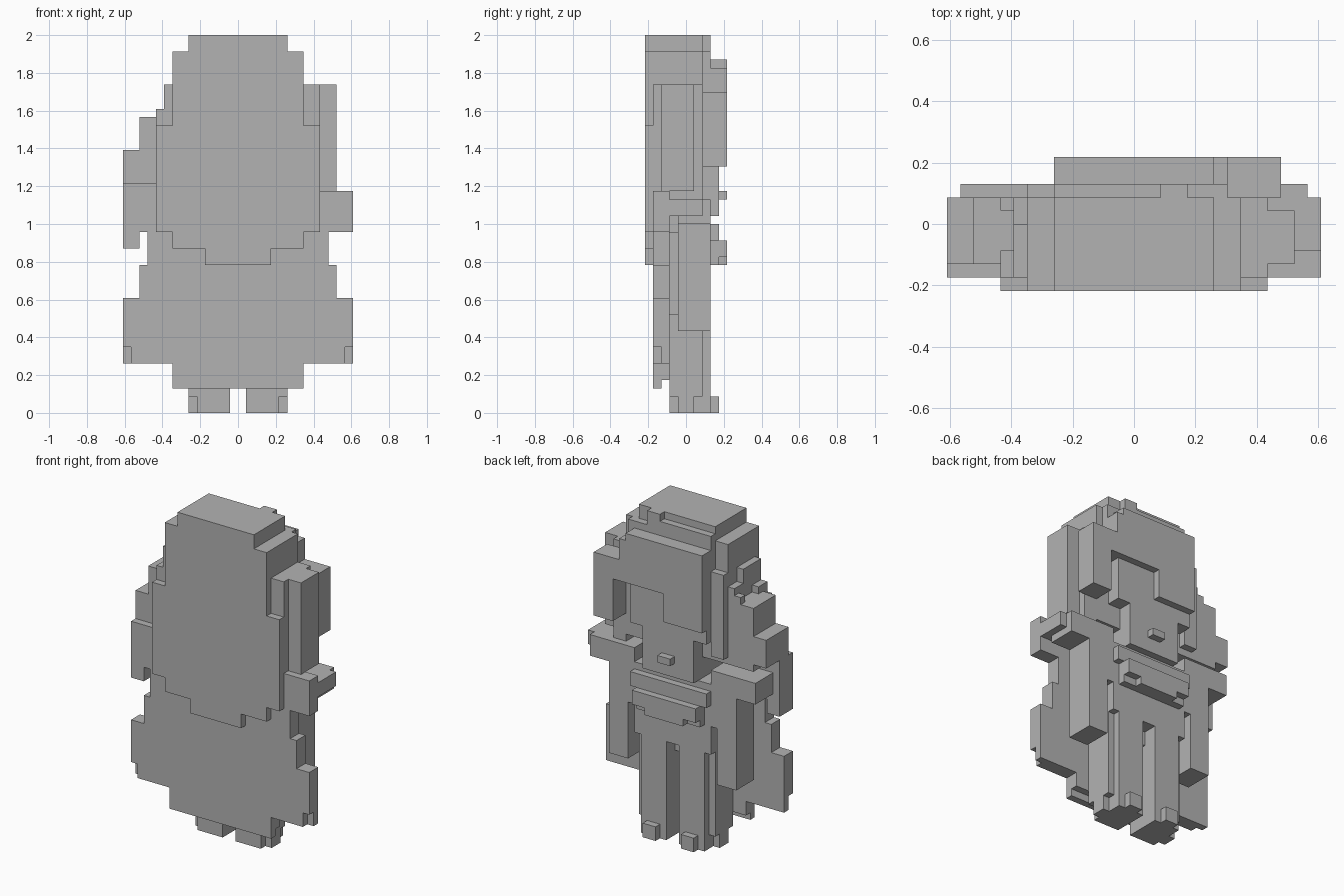
import bpy
import bmesh
from mathutils import Matrix, Vector

default_cube = bpy.data.objects.get("Cube")
if default_cube:
    bpy.data.objects.remove(default_cube, do_unlink=True)

UNIT = 2 / 46  # edge of one block

grey = bpy.data.materials.new("plain_grey")
grey.use_nodes = True
grey.diffuse_color = (0.45, 0.45, 0.45, 1)
shader = next(n for n in grey.node_tree.nodes if n.type == "BSDF_PRINCIPLED")
shader.inputs["Base Color"].default_value = grey.diffuse_color


def box(x, y, z):
    """A block given as its range of grid cells along each axis."""
    return (x, y, z)


def mirrored(block):
    """The block and its twin on the other side."""
    (left, right), y, z = block
    return [block, ((-right, -left), y, z)]


def centred(half_width, y, z):
    return box((-half_width, half_width), y, z)


def make_part(name, blocks):
    """Join blocks into one flat-shaded object."""
    bm = bmesh.new()
    for block in blocks:
        low = Vector([span[0] for span in block])
        high = Vector([span[1] for span in block])
        placement = Matrix.Translation((low + high) / 2 * UNIT)
        size = Matrix.Diagonal((high - low) * UNIT).to_4x4()
        bmesh.ops.create_cube(bm, size=1, matrix=placement @ size)
    mesh = bpy.data.meshes.new(name)
    bm.to_mesh(mesh)
    bm.free()
    mesh.materials.append(grey)
    part = bpy.data.objects.new(name, mesh)
    bpy.context.collection.objects.link(part)
    return part


# Long sheet of hair, widest at the shoulders and tapering to the tip
make_part("long_hair", [
    centred(8, y=(-5, -4), z=(35, 44)),
    centred(10, y=(-5, -3), z=(22, 35)),
    centred(8, y=(-5, -3), z=(20, 22)),
    centred(4, y=(-5, -3), z=(18, 20)),
])

# Rounded crown with a small tuft
make_part("hair_crown", [
    centred(6, y=(-5, 2), z=(44, 46)),
    centred(8, y=(-4, 2), z=(27, 44)),
    box(x=(-6, 2), y=(2, 3), z=(36, 45)),
    box(x=(2, 4), y=(2, 3), z=(36, 46)),
    box(x=(4, 7), y=(2, 3), z=(36, 44)),
    box(x=(-8, -6), y=(2, 3), z=(28, 40)),
])

# Swept fringe, with one strand hanging beside the face
make_part("fringe", [
    box(x=(-6, 6), y=(3, 5), z=(36, 43)),
    box(x=(6, 7), y=(2, 5), z=(36, 42)),
    box(x=(7, 8), y=(2, 5), z=(36, 39)),
    box(x=(-6, 0), y=(3, 5), z=(32, 36)),
    box(x=(8, 11), y=(2, 5), z=(30, 39)),
])

# Tall gathered hair on one side
make_part("left_side_hair", [
    box(x=(8, 10), y=(-4, 2), z=(26, 40)),
    box(x=(10, 12), y=(-3, 1), z=(27, 40)),
])

# Ragged, stepped hair on the other side
make_part("right_side_hair", [
    box(x=(-9, -8), y=(-4, 0), z=(27, 40)),
    box(x=(-9, -8), y=(0, 2), z=(27, 38)),
    box(x=(-10, -9), y=(-3, 2), z=(27, 36)),
    box(x=(-10, -9), y=(-4, -2), z=(27, 37)),
    box(x=(-10, -9), y=(1, 2), z=(36, 37)),
    box(x=(-12, -10), y=(-3, 2), z=(27, 36)),
    box(x=(-14, -12), y=(-3, 2), z=(28, 32)),
    box(x=(-14, -12), y=(-4, -1), z=(20, 28)),
    box(x=(-12, -10), y=(-4, -1), z=(22, 28)),
])

# Face stepping in toward the chin
make_part("face", [
    centred(6, y=(0, 4), z=(30, 37)),
    centred(4, y=(0, 4), z=(24, 30)),
])
make_part("nose", [centred(1, y=(4, 5), z=(26, 27))])

# Torso and tunic
make_part("torso", [
    centred(7, y=(-3, 3), z=(18, 24)),
    centred(4, y=(-3, 2), z=(23, 28)),
    centred(6, y=(-2, 3), z=(14, 18)),
    centred(1, y=(-2, 1), z=(12, 14)),
])
make_part("chest_band", [
    centred(6, y=(2, 4), z=(21, 23)),
    centred(5, y=(2, 4), z=(18, 21)),
])
make_part("belt", [
    centred(5, y=(4, 5), z=(19, 21)),
    centred(3, y=(4, 5), z=(18, 19)),
])

# Shoulders and straight arms
make_part("shoulders", mirrored(box(x=(6, 13), y=(-1, 3), z=(23, 26))))
make_part("arms", mirrored(box(x=(7, 10), y=(-1, 3), z=(10, 24))))
make_part("left_sleeve", [
    box(x=(10, 14), y=(-4, -2), z=(22, 27)),
    box(x=(10, 14), y=(-2, 2), z=(24, 26)),
])

# Legs, shoes and toes
make_part("legs", mirrored(box(x=(1, 5), y=(-2, 3), z=(0, 14)))
          + mirrored(box(x=(5, 6), y=(-2, 2), z=(2, 14))))
make_part("shoe_sides", mirrored(box(x=(5, 6), y=(-1, 1), z=(0, 2))))
make_part("toes", mirrored(box(x=(2, 4), y=(3, 4), z=(0, 2))))

# Flared cape, wide at the hem with a narrow tail
make_part("cape", [
    centred(8, y=(-4, -3), z=(3, 4)),
    centred(8, y=(-4, -2), z=(4, 6)),
    centred(13, y=(-4, -2), z=(6, 8)),
    centred(14, y=(-4, -2), z=(8, 14)),
    centred(12, y=(-4, -2), z=(14, 18)),
    centred(11, y=(-4, -2), z=(18, 24)),
] + mirrored(box(x=(13, 14), y=(-3, -2), z=(6, 8))))
make_part("cape_lining", [centred(9, y=(-2, -1), z=(12, 22))])
